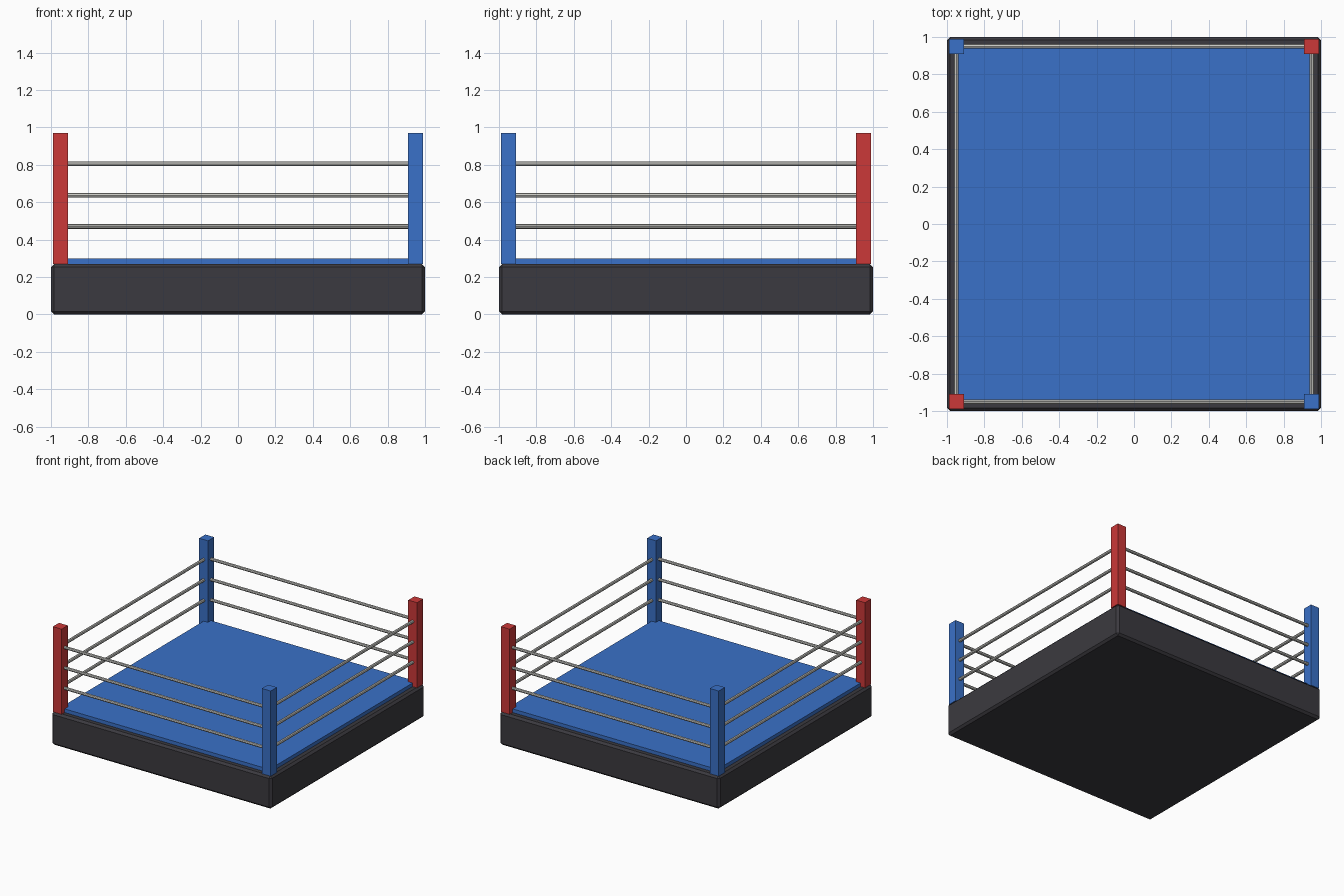
import bpy
import math

cube = bpy.data.objects.get("Cube")
if cube:
    bpy.data.objects.remove(cube, do_unlink=True)


def material(name, rgb):
    mat = bpy.data.materials.new(name)
    mat.use_nodes = True
    color = (*rgb, 1)
    mat.diffuse_color = color
    mat.node_tree.nodes["Principled BSDF"].inputs["Base Color"].default_value = color
    return mat


RED = material("red", (0.6, 0.04, 0.04))
BLUE = material("blue", (0.042, 0.165, 0.58))
DARK = material("charcoal", (0.044, 0.042, 0.05))
GREY = material("rope grey", (0.58, 0.58, 0.55))


def finish(name, mat):
    obj = bpy.context.object
    obj.name = name
    obj.data.materials.append(mat)
    return obj


def box(name, mat, x, y, bottom, top, width):
    bpy.ops.mesh.primitive_cube_add(size=1, location=(x, y, (bottom + top) / 2))
    obj = finish(name, mat)
    obj.scale = (width, width, top - bottom)
    bpy.ops.object.transform_apply(location=False, rotation=False, scale=True)
    return obj


BASE_TOP = 0.27
POST = 0.95  # distance of posts and ropes from the centre

# Platform with chamfered edges
platform = box("platform", DARK, 0, 0, 0, BASE_TOP, 2)
bevel = platform.modifiers.new("chamfer", "BEVEL")
bevel.width = 0.017
bevel.segments = 1

# Canvas mat
box("canvas_mat", BLUE, 0, 0, BASE_TOP, 0.3, 1.9)

# Corner posts, matching colours on opposite corners
for sx, side in ((-1, "right"), (1, "left")):
    for sy, end in ((-1, "front"), (1, "back")):
        box(f"{end}_{side}_post", RED if sx == sy else BLUE,
            sx * POST, sy * POST, BASE_TOP, 0.97, 0.08)

# Three ropes on each side
for level, z in (("lower", 0.47), ("middle", 0.637), ("upper", 0.805)):
    for i, side in enumerate(("front", "left", "back", "right")):
        turn = i * math.pi / 2
        bpy.ops.mesh.primitive_cylinder_add(
            vertices=8, radius=0.0125, depth=2 * POST,
            location=(POST * math.sin(turn), -POST * math.cos(turn), z),
            rotation=(0, math.pi / 2, turn))
        finish(f"{level}_{side}_rope", GREY)
